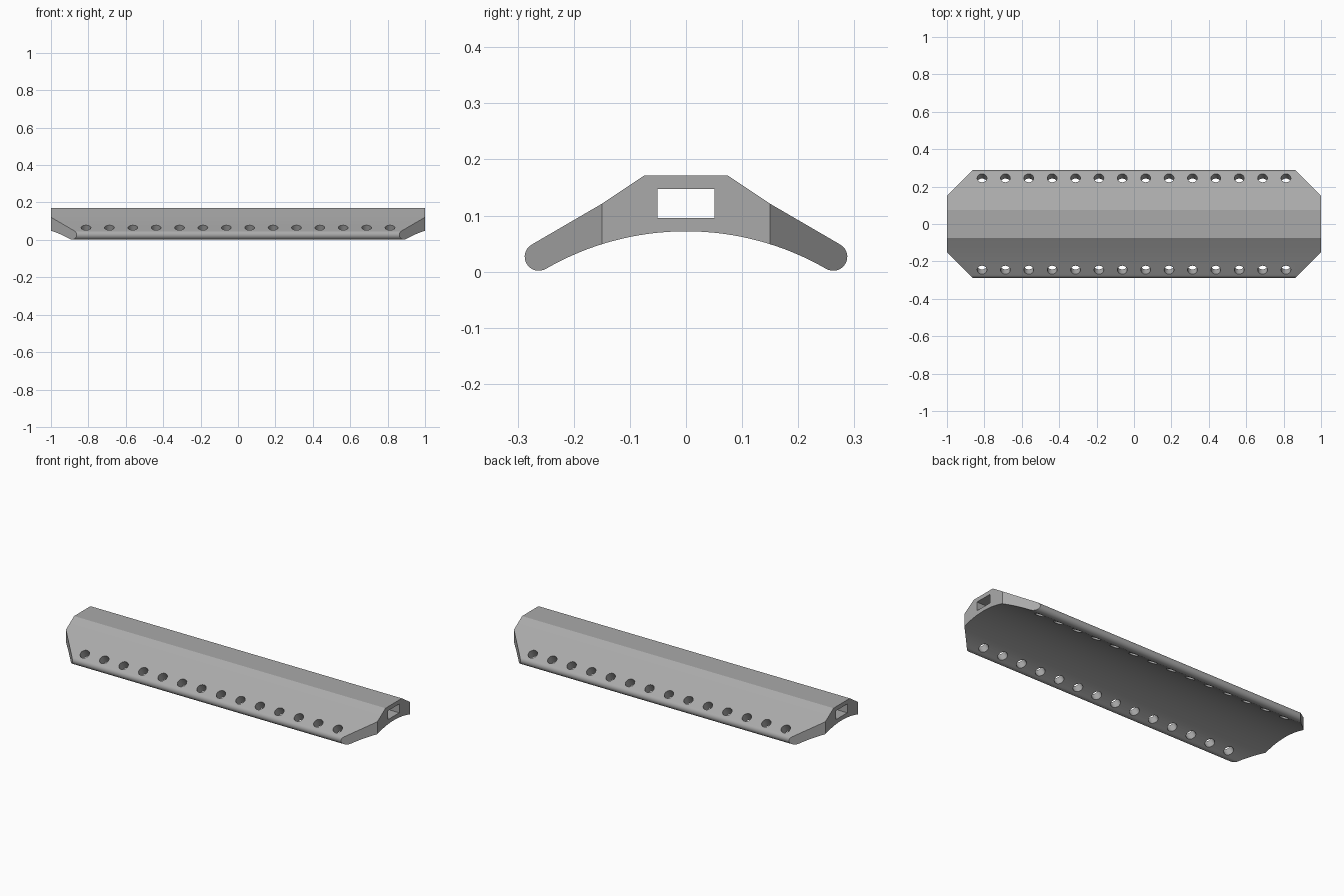
import bpy
import bmesh
from math import sin, cos, radians, pi, asin
from mathutils import Vector, Matrix

if "Cube" in bpy.data.objects:
    bpy.data.objects.remove(bpy.data.objects["Cube"], do_unlink=True)

TILT = radians(30)           # slope of the wings
ARC_R, ARC_Z = 0.5, -0.428   # underside arc
LIP_R = 0.025                # rounded long edges
LIP = Vector(((ARC_R + LIP_R) * sin(TILT), ARC_Z + (ARC_R + LIP_R) * cos(TILT)))

grey = bpy.data.materials.new("plain grey")
grey.use_nodes = True
colour = (0.4, 0.4, 0.4, 1)
grey.diffuse_color = colour
grey.node_tree.nodes["Principled BSDF"].inputs["Base Color"].default_value = colour


def make_object(name, bm):
    bmesh.ops.recalc_face_normals(bm, faces=bm.faces)
    mesh = bpy.data.meshes.new(name)
    bm.to_mesh(mesh)
    bm.free()
    mesh.materials.append(grey)
    obj = bpy.data.objects.new(name, mesh)
    bpy.context.collection.objects.link(obj)
    return obj


# Cross-section: top corners, rounded lip, then the underside arc
half = [Vector((0.075, 0.171)), Vector((0.15, 0.121))]
for i in range(17):
    a = TILT + pi * i / 16
    half.append(LIP + LIP_R * Vector((sin(a), cos(a))))
for i in range(15, 0, -1):
    a = TILT * i / 16
    half.append(Vector((ARC_R * sin(a), ARC_Z + ARC_R * cos(a))))
profile = half + [Vector((0, ARC_Z + ARC_R))]
profile += [Vector((-p.x, p.y)) for p in reversed(half)]

# Long body, extruded along x
bm = bmesh.new()
face = bm.faces.new([bm.verts.new((-1, p.x, p.y)) for p in profile])
ext = bmesh.ops.extrude_face_region(bm, geom=[face])
bmesh.ops.translate(bm, vec=(2, 0, 0),
                    verts=[v for v in ext["geom"] if isinstance(v, bmesh.types.BMVert)])

# Four clipped corners
for sx in (-1, 1):
    for sy in (-1, 1):
        cut = bmesh.ops.bisect_plane(
            bm, geom=bm.verts[:] + bm.edges[:] + bm.faces[:], dist=1e-6,
            plane_co=(sx, sy * 0.15, 0), plane_no=(sx, sy, 0), clear_outer=True)
        rim = [e for e in cut["geom_cut"] if isinstance(e, bmesh.types.BMEdge)]
        bmesh.ops.holes_fill(bm, edges=rim, sides=0)
body = make_object("slotted_rail", bm)

# Cutters: central channel and two rows of tilted holes
bm = bmesh.new()
bmesh.ops.create_cube(bm, size=1, matrix=Matrix.Translation((0, 0, 0.1215))
                      @ Matrix.Diagonal((2.4, 0.102, 0.051, 1)))
for sy in (-1, 1):
    for i in range(14):
        place = (Matrix.Translation((0.125 * (i - 6.5), sy * 0.2325, 0.043))
                 @ Matrix.Rotation(-sy * TILT, 4, 'X'))
        bmesh.ops.create_cone(bm, cap_ends=True, segments=32, radius1=0.026,
                              radius2=0.026, depth=0.16, matrix=place)
cutter = make_object("hole_cutter", bm)

mod = body.modifiers.new("holes", 'BOOLEAN')
mod.operation = 'DIFFERENCE'
mod.solver = 'EXACT'
mod.object = cutter
bpy.context.view_layer.objects.active = body
body.select_set(True)
cutter.select_set(False)
bpy.ops.object.modifier_apply(modifier=mod.name)
bpy.data.objects.remove(cutter, do_unlink=True)

# Smooth rounded surfaces, sharp corners
bpy.ops.object.shade_smooth_by_angle(angle=radians(25))
